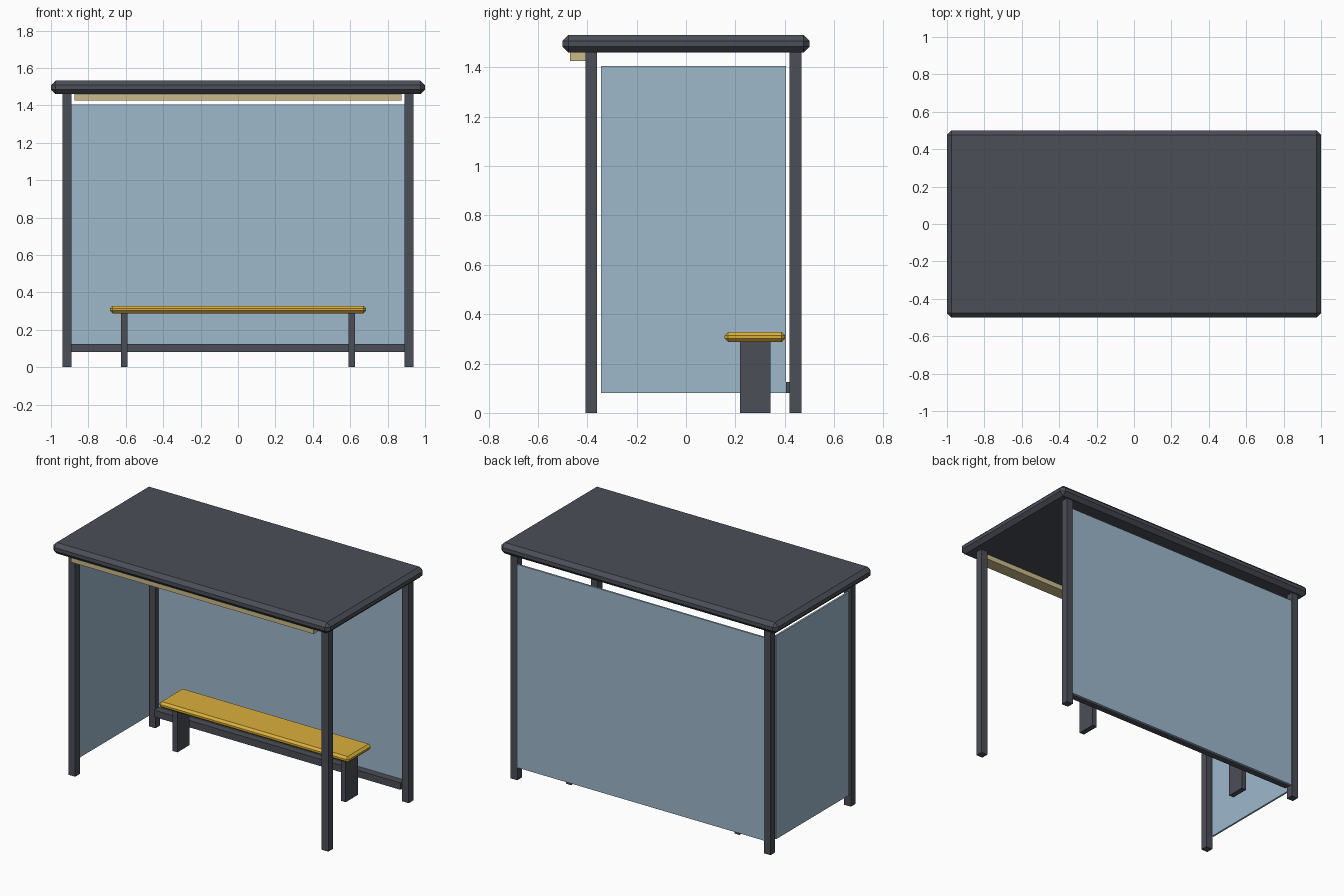
import bpy
import bmesh
from mathutils import Vector

cube = bpy.data.objects.get("Cube")
if cube:
    bpy.data.objects.remove(cube, do_unlink=True)


def material(name, rgb):
    mat = bpy.data.materials.new(name)
    mat.use_nodes = True
    colour = (*rgb, 1.0)
    mat.diffuse_color = colour
    mat.node_tree.nodes["Principled BSDF"].inputs["Base Color"].default_value = colour
    return mat


metal = material("dark grey metal", (0.07, 0.077, 0.096))
glass = material("pale blue glass", (0.34, 0.48, 0.60))
yellow = material("yellow seat paint", (0.70, 0.43, 0.045))
cream = material("cream lamp", (0.60, 0.50, 0.25))


def box(name, mat, x, y, z, bevel=0.0):
    """Box spanning the given (min, max) ranges, with optional chamfered edges."""
    low, high = Vector((x[0], y[0], z[0])), Vector((x[1], y[1], z[1]))
    size, centre = high - low, (low + high) / 2
    bm = bmesh.new()
    bmesh.ops.create_cube(bm, size=1.0)
    for v in bm.verts:
        v.co = Vector(a * b for a, b in zip(v.co, size)) + centre
    if bevel:
        bmesh.ops.bevel(bm, geom=bm.edges[:], offset=bevel, segments=1,
                        profile=0.5, affect='EDGES')
    mesh = bpy.data.meshes.new(name)
    bm.to_mesh(mesh)
    bm.free()
    mesh.materials.append(mat)
    obj = bpy.data.objects.new(name, mesh)
    bpy.context.collection.objects.link(obj)
    return obj


ROOF_BASE = 1.46
GLASS_Z = (0.08, 1.405)

# Roof slab
box("roof", metal, (-1, 1), (-0.5, 0.5), (ROOF_BASE, 1.532), 0.024)

# Corner posts and bench legs, mirrored left and right
for side, s in (("left", 1), ("right", -1)):
    post_x = sorted((0.89 * s, 0.938 * s))
    box(f"front_post_{side}", metal, post_x, (-0.408, -0.36), (0, ROOF_BASE))
    box(f"back_post_{side}", metal, post_x, (0.42, 0.468), (0, ROOF_BASE))
    leg_x = sorted((0.59 * s, 0.625 * s))
    box(f"bench_leg_{side}", metal, leg_x, (0.218, 0.342), (0, 0.29))

# Glass back wall and the single side wall
box("back_glass", glass, (-0.89, 0.89), (0.452, 0.464), GLASS_Z)
box("side_glass", glass, (-0.935, -0.923), (-0.345, 0.405), GLASS_Z)

# Rail along the foot of the back wall
box("bottom_rail", metal, (-0.89, 0.89), (0.405, 0.452), (0.08, 0.125))

# Bench seat
box("bench_seat", yellow, (-0.685, 0.685), (0.157, 0.402), (0.288, 0.328), 0.014)

# Lamp strip under the front edge of the roof
box("lamp_strip", cream, (-0.875, 0.875), (-0.47, -0.385), (1.427, ROOF_BASE))
